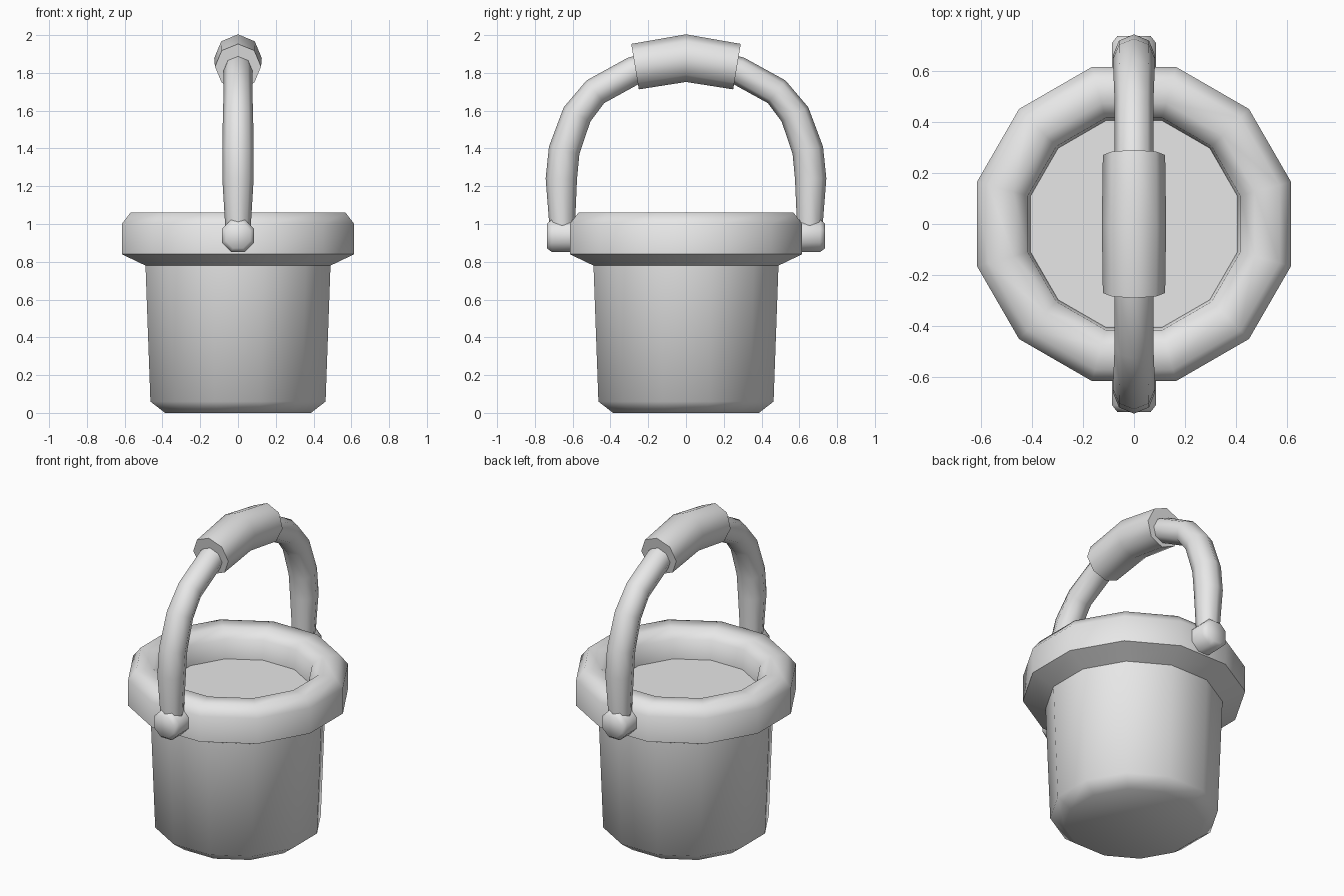
import bpy, bmesh
from math import pi, cos, sin, radians
from mathutils import Vector

cube = bpy.data.objects.get("Cube")
if cube:
    bpy.data.objects.remove(cube, do_unlink=True)

grey = bpy.data.materials.new("light_grey")
grey.use_nodes = True
grey.diffuse_color = (0.8, 0.8, 0.8, 1)
grey.node_tree.nodes["Principled BSDF"].inputs["Base Color"].default_value = (0.8, 0.8, 0.8, 1)


def skin(name, rings):
    """Join a list of equal rings of points with quads and cap both ends."""
    bm = bmesh.new()
    loops = [[bm.verts.new(p) for p in ring] for ring in rings]
    n = len(loops[0])
    for a, b in zip(loops, loops[1:]):
        for i in range(n):
            j = (i + 1) % n
            bm.faces.new((a[i], a[j], b[j], b[i]))
    bm.faces.new(loops[0][::-1])
    bm.faces.new(loops[-1])
    bmesh.ops.recalc_face_normals(bm, faces=bm.faces)
    mesh = bpy.data.meshes.new(name)
    bm.to_mesh(mesh)
    bm.free()
    mesh.materials.append(grey)
    mesh.shade_smooth()
    mesh.set_sharp_from_angle(angle=radians(60))
    obj = bpy.data.objects.new(name, mesh)
    bpy.context.collection.objects.link(obj)
    return obj


def lathe(name, profile, sides=12):
    """Spin (radius, height) pairs around z with flat sides on the axes."""
    angles = [2 * pi * (i + 0.5) / sides for i in range(sides)]
    return skin(name, [[(r * cos(a), r * sin(a), z) for a in angles] for r, z in profile])


def tube(name, path, sides=8, phase=0.0):
    """Sweep a polygon along (y, z, radius) points in the x = 0 plane."""
    pts = [Vector((0, y, z)) for y, z, r in path]
    side = Vector((1, 0, 0))
    rings = []
    for i, p in enumerate(pts):
        tangent = (pts[min(i + 1, len(pts) - 1)] - pts[max(i - 1, 0)]).normalized()
        up = side.cross(tangent)
        r = path[i][2]
        angles = [2 * pi * (k + phase) / sides for k in range(sides)]
        rings.append([p + r * (cos(a) * side + sin(a) * up) for a in angles])
    return skin(name, rings)


def arch(half):
    """Mirror a half path that ends on the centre line."""
    return half + [(-y, z, r) for y, z, r in half[-2::-1]]


# Bucket: tapered body, thick rolled rim and shallow inner surface
lathe("bucket", [(0.40, 0), (0.48, 0.06), (0.507, 0.78), (0.637, 0.84),
                 (0.637, 1.0), (0.59, 1.06), (0.49, 1.06), (0.43, 1.01),
                 (0.42, 0.89)])

# Arched handle
tube("handle", arch([(-0.655, 0.96, 0.066), (-0.66, 1.24, 0.083), (-0.645, 1.39, 0.083),
                     (-0.577, 1.58, 0.08), (-0.48, 1.70, 0.076), (-0.28, 1.81, 0.076),
                     (0, 1.875, 0.076)]))

# Thick grip around the top of the handle
tube("grip", arch([(-0.27, 1.833, 0.122), (0, 1.878, 0.126)]))

# Pivot pegs on the front and back of the rim
for name, s in (("front_peg", -1), ("back_peg", 1)):
    tube(name, [(s * 0.58, 0.937, 0.093), (s * 0.71, 0.937, 0.093),
                (s * 0.737, 0.937, 0.07)], phase=0.5)
